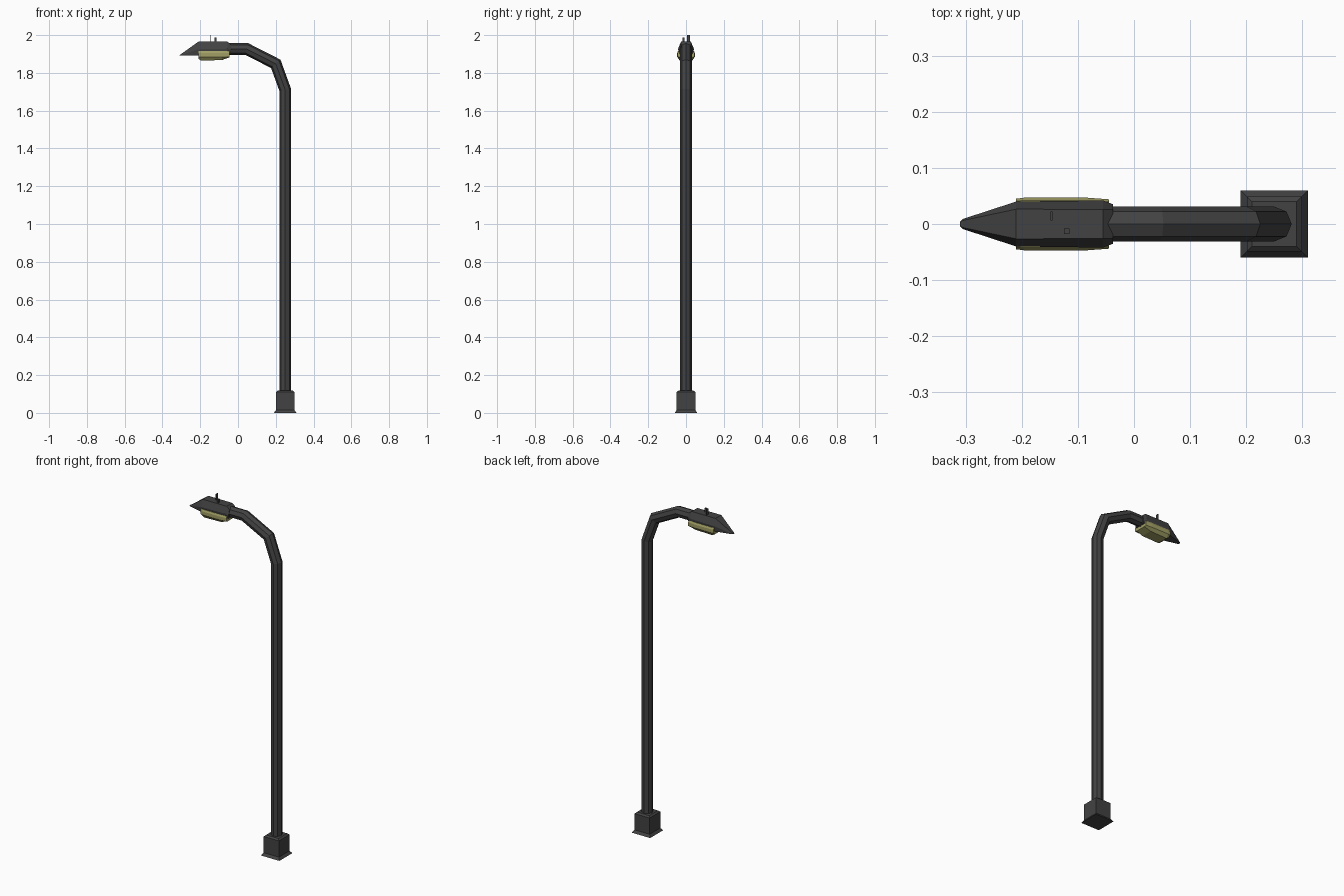
import bpy, bmesh
from math import cos, sin, pi
from mathutils import Vector

if "Cube" in bpy.data.objects:
    bpy.data.objects.remove(bpy.data.objects["Cube"])


def material(name, rgb):
    m = bpy.data.materials.new(name)
    m.diffuse_color = (*rgb, 1)
    m.use_nodes = True
    m.node_tree.nodes["Principled BSDF"].inputs["Base Color"].default_value = m.diffuse_color
    return m


DARK = material("dark_metal", (0.055, 0.055, 0.057))
GLASS = material("lamp_glass", (0.36, 0.35, 0.13))


def loft(name, rings, mat):
    """Skin a list of equal-length closed rings and cap both ends."""
    bm = bmesh.new()
    rows = [[bm.verts.new(p) for p in ring] for ring in rings]
    n = len(rows[0])
    for a, b in zip(rows, rows[1:]):
        for i in range(n):
            j = (i + 1) % n
            bm.faces.new((a[i], a[j], b[j], b[i]))
    bm.faces.new(rows[0])
    bm.faces.new(rows[-1])
    bmesh.ops.recalc_face_normals(bm, faces=bm.faces)
    me = bpy.data.meshes.new(name)
    bm.to_mesh(me)
    bm.free()
    me.materials.append(mat)
    ob = bpy.data.objects.new(name, me)
    bpy.context.collection.objects.link(ob)
    return ob


def rect(cx, cy, z, hx, hy):
    return [(cx + sx * hx, cy + sy * hy, z) for sx, sy in ((-1, -1), (1, -1), (1, 1), (-1, 1))]


# flared square base
loft("base", [rect(0.25, 0, z, h, h) for z, h in
              ((0, 0.06), (0.015, 0.049), (0.11, 0.049), (0.118, 0.04))], DARK)

# octagonal pole and bent arm, swept with mitred joints
path = [Vector((x, 0, z)) for x, z in
        ((0.25, 0.11), (0.25, 1.71), (0.20, 1.848), (0.045, 1.927), (-0.07, 1.927))]
rings, r = [], 0.031
for i, p in enumerate(path):
    d0 = (p - path[max(i - 1, 0)]).normalized() if i else None
    d1 = (path[i + 1] - p).normalized() if i < len(path) - 1 else d0
    d0 = d0 or d1
    t = (d0 + d1).normalized()
    side = Vector((0, 1, 0))
    out = side.cross(t) / t.dot(d1)
    rings.append([p + r * (cos(k * pi / 4) * out + sin(k * pi / 4) * side) for k in range(8)])
loft("pole_and_arm", rings, DARK)


# lamp housing: faceted hood tapering to a nose
def hood(x, w, low, mid, top, crown):
    return [(x, -w * 0.9, low), (x, -w, mid), (x, -w * crown, top),
            (x, w * crown, top), (x, w, mid), (x, w * 0.9, low)]


loft("lamp_housing", [hood(-0.037, 0.035, 1.902, 1.92, 1.95, 0.75),
                      hood(-0.055, 0.042, 1.897, 1.928, 1.965, 0.62),
                      hood(-0.21, 0.040, 1.893, 1.925, 1.965, 0.66),
                      hood(-0.305, 0.009, 1.891, 1.894, 1.897, 0.7),
                      hood(-0.31, 0.004, 1.891, 1.893, 1.895, 0.7)], DARK)


# lamp glass hanging below the hood
def bowl(x, w, bottom):
    return [(x, -w * 0.9, 1.915), (x, -w, 1.905), (x, -w, 1.885), (x, -w * 0.7, bottom),
            (x, w * 0.7, bottom), (x, w, 1.885), (x, w, 1.905), (x, w * 0.9, 1.915)]


loft("lamp_glass", [bowl(-0.21, 0.045, 1.875), bowl(-0.195, 0.047, 1.865),
                    bowl(-0.085, 0.047, 1.868), bowl(-0.045, 0.044, 1.882)], GLASS)

# small fittings on top of the housing
for name, x, y, hx, hy, top in (("sensor_blade", -0.147, 0.014, 0.002, 0.008, 2.0),
                                ("sensor_stub", -0.12, -0.013, 0.005, 0.005, 1.987)):
    loft(name, [rect(x, y, 1.955, hx, hy), rect(x, y, top, hx, hy)], DARK)
